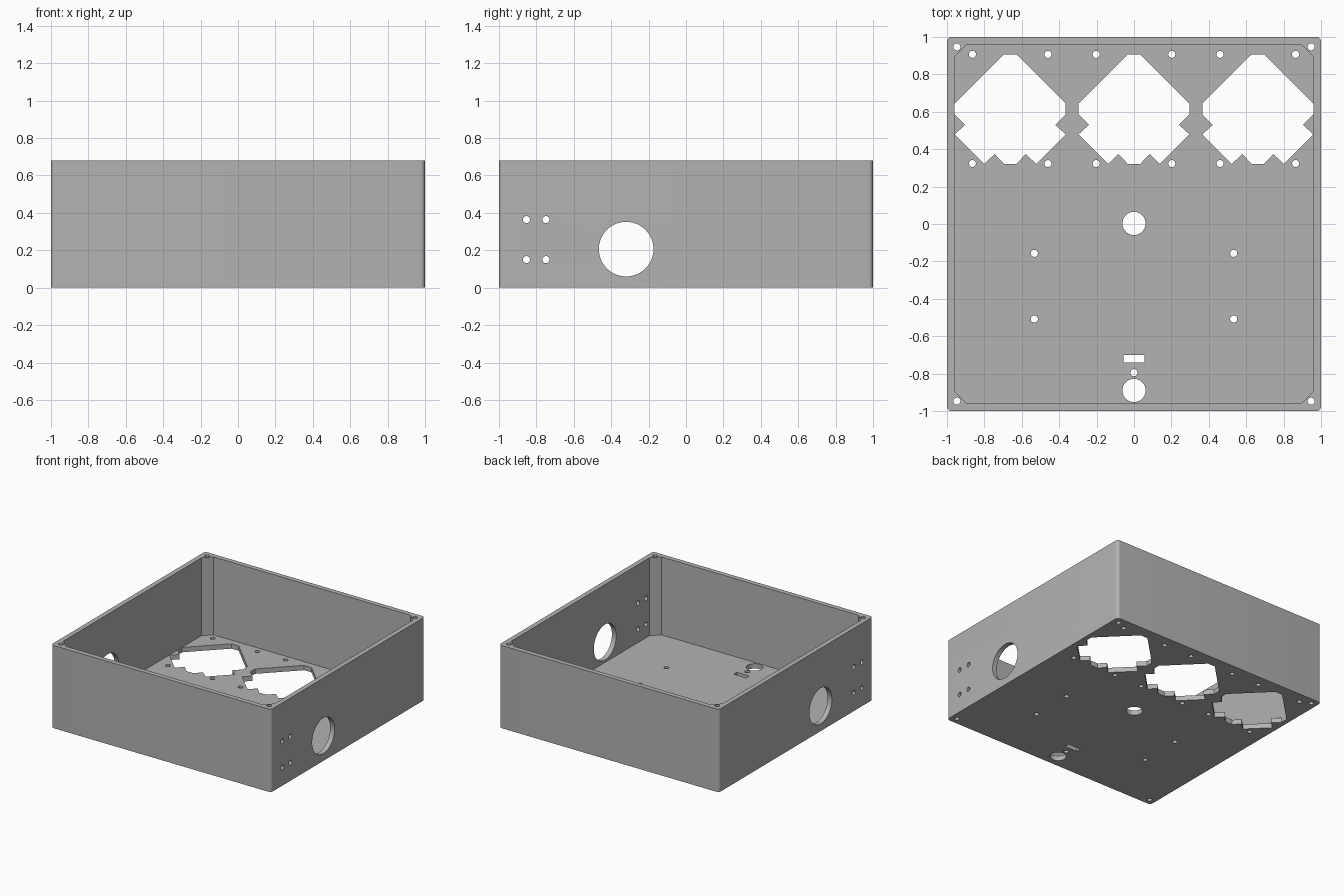
import bpy, bmesh, math
from mathutils import Matrix

cube = bpy.data.objects.get("Cube")
if cube:
    bpy.data.objects.remove(cube, do_unlink=True)

HEIGHT, FLOOR, INNER, CHAMFER, ROUND = 0.68, 0.04, 0.96, 0.065, 0.025
SMALL, PORT = 0.019, 0.062

grey = bpy.data.materials.new("plain_grey")
grey.use_nodes = True
grey.diffuse_color = (0.45, 0.45, 0.45, 1)
grey.node_tree.nodes["Principled BSDF"].inputs["Base Color"].default_value = grey.diffuse_color


def prism(bm, outline, low, high):
    """Extrude a flat outline along z."""
    face = bm.faces.new([bm.verts.new((x, y, low)) for x, y in outline])
    new = bmesh.ops.extrude_face_region(bm, geom=[face])["geom"]
    verts = [v for v in new if isinstance(v, bmesh.types.BMVert)]
    bmesh.ops.translate(bm, vec=(0, 0, high - low), verts=verts)


def circle(x, y, r):
    n = 64 if r > 0.1 else 40 if r > 0.03 else 24
    return [(x + r * math.cos(math.tau * i / n), y + r * math.sin(math.tau * i / n))
            for i in range(n)]


def make(name, outlines, low, high, matrix=Matrix()):
    bm = bmesh.new()
    for outline in outlines:
        prism(bm, outline, low, high)
    bmesh.ops.transform(bm, matrix=matrix, verts=bm.verts)
    bmesh.ops.recalc_face_normals(bm, faces=bm.faces)
    mesh = bpy.data.meshes.new(name)
    bm.to_mesh(mesh)
    bm.free()
    mesh.materials.append(grey)
    obj = bpy.data.objects.new(name, mesh)
    bpy.context.collection.objects.link(obj)
    return obj


# Solid block with rounded upright corners
rounded = []
c = 1 - ROUND
for k, (sx, sy) in enumerate([(1, 1), (-1, 1), (-1, -1), (1, -1)]):
    for i in range(9):
        a = (k + i / 8) * math.pi / 2
        rounded.append((sx * c + ROUND * math.cos(a), sy * c + ROUND * math.sin(a)))
box = make("open_enclosure", [rounded], 0, HEIGHT)

# Cavity with chamfered corners that leave room for the screw holes
b = INNER - CHAMFER
cavity = [(INNER, b), (b, INNER), (-b, INNER), (-INNER, b),
          (-INNER, -b), (-b, -INNER), (b, -INNER), (INNER, -b)]

# Notched openings across the back of the floor, mirrored from one half
half = [(0.033, 0.907), (0.297, 0.644), (0.297, 0.586), (0.241, 0.53), (0.297, 0.479),
        (0.139, 0.321), (0.083, 0.374), (0.033, 0.321)]
opening = half + [(-x, y) for x, y in reversed(half)]
floor_cuts = []
for cx in (-0.662, 0, 0.662):
    floor_cuts.append([(x + cx, y) for x, y in opening])
    floor_cuts += [circle(cx + s * 0.202, y, SMALL) for s in (-1, 1) for y in (0.907, 0.323)]

# Floor ports, mounting holes and slot
floor_cuts += [circle(0, 0.003, PORT), circle(0, -0.89, PORT), circle(0, -0.795, SMALL)]
floor_cuts += [circle(x, y, SMALL) for x in (-0.533, 0.533) for y in (-0.157, -0.508)]
floor_cuts.append([(-0.057, -0.741), (0.057, -0.741), (0.057, -0.7), (-0.057, -0.7)])

# Corner screw holes and side wall holes
corner_cuts = [circle(x, y, SMALL) for x in (-0.947, 0.947) for y in (-0.947, 0.947)]
side_cuts = [circle(-0.32, 0.206, 0.146)]
side_cuts += [circle(y, z, SMALL) for y in (-0.853, -0.749) for z in (0.15, 0.364)]
along_x = Matrix(((0, 0, 1, 0), (1, 0, 0, 0), (0, 1, 0, 0), (0, 0, 0, 1)))

cutters = [
    make("cavity_cutter", [cavity], FLOOR, HEIGHT + 0.1),
    make("floor_cutter", floor_cuts, -0.1, FLOOR + 0.02),
    make("corner_cutter", corner_cuts, -0.1, HEIGHT + 0.1),
    make("side_cutter", side_cuts, -1.1, 1.1, along_x),
]

bpy.ops.object.select_all(action="DESELECT")
box.select_set(True)
bpy.context.view_layer.objects.active = box
for cutter in cutters:
    cutter.hide_render = True
    mod = box.modifiers.new(cutter.name, "BOOLEAN")
    mod.operation, mod.solver, mod.object = "DIFFERENCE", "EXACT", cutter
    bpy.ops.object.modifier_apply(modifier=mod.name)
    bpy.data.objects.remove(cutter, do_unlink=True)

bpy.ops.object.shade_smooth_by_angle(angle=math.radians(30))
